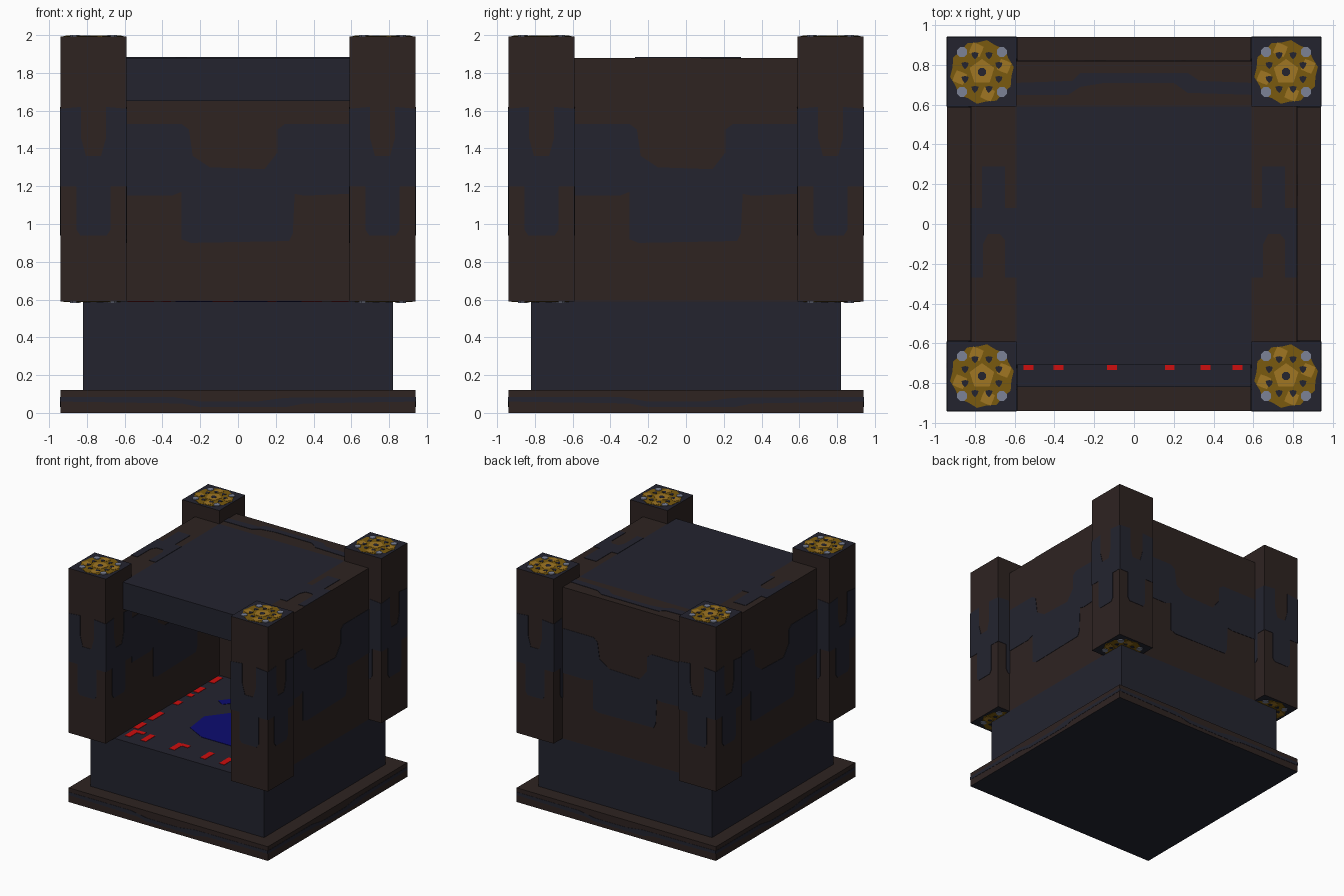
import bpy, bmesh
from math import pi, cos, sin
from mathutils import Matrix

cube = bpy.data.objects.get("Cube")
if cube:
    bpy.data.objects.remove(cube, do_unlink=True)


def material(name, *rgb):
    linear = [((c / 255 + 0.055) / 1.055) ** 2.4 if c > 10 else c / 3295 for c in rgb]
    m = bpy.data.materials.new(name)
    m.use_nodes = True
    m.diffuse_color = (*linear, 1)
    m.node_tree.nodes["Principled BSDF"].inputs["Base Color"].default_value = (*linear, 1)
    return m


BROWN = material("dark brown", 46, 35, 33)
NAVY = material("dark navy", 35, 36, 47)
GOLD = material("dark gold", 122, 90, 14)
BRIGHT = material("bright gold", 160, 118, 34)
STEEL = material("steel grey", 124, 130, 150)
RED = material("rune red", 205, 14, 14)
BLUE = material("deep blue", 12, 12, 112)


def finish(bm, name, mats):
    mesh = bpy.data.meshes.new(name)
    bmesh.ops.recalc_face_normals(bm, faces=bm.faces)
    bm.to_mesh(mesh)
    bm.free()
    for m in mats:
        mesh.materials.append(m)
    ob = bpy.data.objects.new(name, mesh)
    bpy.context.collection.objects.link(ob)
    return ob


def box(name, x, y, z, mat, end_mat=None):
    """Box from (min, max) ranges; end_mat colours the top and bottom."""
    bm = bmesh.new()
    size = Matrix.Diagonal((x[1] - x[0], y[1] - y[0], z[1] - z[0], 1))
    mid = Matrix.Translation((sum(x) / 2, sum(y) / 2, sum(z) / 2))
    bmesh.ops.create_cube(bm, size=1, matrix=mid @ size)
    if end_mat:
        for f in bm.faces:
            f.material_index = int(abs(f.normal.z) > 0.5)
    return finish(bm, name, [mat, end_mat] if end_mat else [mat])


def plates(name, outlines, frames, mat, thick=0.003):
    """Thin plates: every outline laid on every frame (frame z points outward)."""
    bm = bmesh.new()
    for frame in frames:
        for pts in outlines:
            low = [bm.verts.new(frame @ Matrix.Translation((u, v, 0)).translation) for u, v in pts]
            high = [bm.verts.new(frame @ Matrix.Translation((u, v, thick)).translation) for u, v in pts]
            bm.faces.new(low)
            bm.faces.new(high)
            for i in range(len(pts)):
                j = (i + 1) % len(pts)
                bm.faces.new((low[i], low[j], high[j], high[i]))
    return finish(bm, name, [mat])


def side(turn, dist, centre=(0, 0)):
    """Frame on a vertical face: u across, v up; turn 0 faces the front."""
    return (Matrix.Translation((*centre, 0)) @ Matrix.Rotation(turn * pi / 2, 4, "Z")
            @ Matrix.Translation((0, -dist, 0)) @ Matrix.Rotation(pi / 2, 4, "X"))


def level(z, x=0, y=0):
    return Matrix.Translation((x, y, z))


def disc(r, n, cx=0, cy=0, wobble=0):
    return [(cx + (r - wobble * (i % 2)) * cos(2 * pi * (i + 0.5) / n),
             cy + (r - wobble * (i % 2)) * sin(2 * pi * (i + 0.5) / n)) for i in range(n)]


def rect(x, y, w, h):
    return [(x - w / 2, y - h / 2), (x + w / 2, y - h / 2), (x + w / 2, y + h / 2), (x - w / 2, y + h / 2)]


IN, OUT, FULL = 0.59, 0.82, 0.94
FLOOR, ROOF = 0.59, 1.88

# Base slab, plinth, walls and roof
box("base_slab", (-FULL, FULL), (-FULL, FULL), (0, 0.12), BROWN)
plates("base_underside", [rect(0, 0, 2 * FULL, 2 * FULL)], [level(-0.001)], NAVY, 0.002)
box("plinth", (-OUT, OUT), (-OUT, OUT), (0.12, FLOOR), NAVY)
box("left_wall", (IN, OUT), (-IN, IN), (FLOOR, ROOF), BROWN)
box("right_wall", (-OUT, -IN), (-IN, IN), (FLOOR, ROOF), BROWN)
box("back_wall", (-IN, IN), (IN, OUT), (FLOOR, ROOF), BROWN)
box("roof", (-IN, IN), (-0.71, IN), (1.65, ROOF), NAVY)

# Corner posts
MID, HALF, TOP = 0.765, 0.175, 1.993
corners = [(sx * MID, sy * MID) for sx in (-1, 1) for sy in (-1, 1)]
for cx, cy in corners:
    name = ("back" if cy > 0 else "front") + ("_left" if cx > 0 else "_right") + "_post"
    box(name, (cx - HALF, cx + HALF), (cy - HALF, cy + HALF), (FLOOR, TOP), BROWN, NAVY)

# Navy patches on walls, inside and outside
wall_patch = [(-.59, 1.15), (-.35, 1.15), (-.3, 1.17), (-.3, .92), (-.25, .9), (.27, .91),
              (.29, .95), (.3, 1.16), (.35, 1.15), (.59, 1.16), (.59, 1.53), (.25, 1.53),
              (.21, 1.5), (.21, 1.38), (.14, 1.29), (-.15, 1.3), (-.24, 1.36), (-.26, 1.5),
              (-.3, 1.53), (-.59, 1.53)]
plates("wall_patches", [wall_patch],
       [side(k, OUT) for k in (1, 2, 3)] + [side(k, -IN) for k in (0, 1, 3)], NAVY)

# Navy patches on posts
half_patch = [(0.07, 0.94), (0.09, 0.97), (0.09, 1.2), (HALF, 1.2), (HALF, 1.61),
              (0.065, 1.62), (0.065, 1.45), (0.04, 1.36)]
post_patch = half_patch + [(-u, v) for u, v in reversed(half_patch)]
plates("post_patches", [post_patch], [side(k, HALF, c) for c in corners for k in range(4)], NAVY)

# Navy wave around the base edge
wave = [(-FULL, .06), (-.3, .05), (-.2, .03), (.25, .03), (.35, .05), (FULL, .06),
        (FULL, .085), (.25, .08), (.1, .06), (-.2, .06), (-.35, .085), (-FULL, .085)]
plates("base_waves", [wave], [side(k, FULL) for k in range(4)], NAVY, 0.002)

# Navy patches along the wall tops
side_top = [(-.055, -.27), (-.055, -.1), (-.03, -.05), (.03, -.05), (.055, -.08), (.055, -.27),
            (.115, -.27), (.115, .08), (.055, .08), (.055, .29), (-.06, .29), (-.06, .08),
            (-.115, .08), (-.115, -.27)]
plates("side_wall_top_patches", [side_top], [level(ROOF, x, 0) for x in (-.705, .705)], NAVY)
back_top = [(-.59, .65), (-.33, .65), (-.27, .69), (-.15, .71), (.2, .71), (.27, .66), (.59, .65),
            (.59, .71), (.33, .72), (.27, .76), (-.27, .76), (-.31, .72), (-.59, .71)]
plates("back_wall_top_patch", [back_top], [level(ROOF)], NAVY)

# Gold rosettes with studs on both ends of each post
flip = Matrix.Rotation(pi, 4, "X")
ends = [level(TOP, *c) for c in corners] + [level(FLOOR, *c) @ flip for c in corners]
plates("rosette_discs", [disc(0.162, 20, wobble=0.012)], ends, GOLD, 0.002)
petals = [disc(0.065, 10, wobble=0.012)]
petals += [disc(0.04, 8, 0.115 * cos(a), 0.115 * sin(a), 0.01)
           for a in (k * pi / 2 + 0.25 for k in range(4))]
plates("rosette_petals", petals, ends, BRIGHT, 0.004)
slots = [disc(0.022, 8)]
for k in range(8):
    a = (k + 0.5) * pi / 4
    slots.append(disc(0.021, 6, 0.092 * cos(a), 0.092 * sin(a), 0.006))
plates("rosette_slots", slots, ends, NAVY, 0.005)
studs = [disc(0.027, 8, sx * 0.1, sy * 0.1) for sx in (-1, 1) for sy in (-1, 1)]
plates("rosette_studs", studs, ends, STEEL, 0.007)

# Red runes around the floor
runes = []
for i, x in enumerate((-.53, -.38, -.11, .18, .36, .52)):
    runes.append(rect(x, -.67, 0.05, 0.13))
    if i % 2 == 0:
        runes.append(rect(x + 0.05, -.62, 0.07, 0.04))
for s in (-1, 1):
    for y, length in ((-.52, .12), (-.305, .16), (-.01, .07), (.16, .05), (.28, .1), (.5, .12)):
        runes.append(rect(s * 0.56, y, 0.05, length))
plates("floor_runes", runes, [level(FLOOR)], RED)

# Blue pool on the floor
pool = [(-.22, -.33), (-.05, -.42), (.22, -.42), (.4, -.3), (.42, .1), (.3, .3), (.05, .28),
        (-.08, .12), (-.25, -.1)]
drop = [(-.33, .2), (-.26, .16), (-.15, .3), (-.2, .36)]
plates("floor_pool", [pool, drop], [level(FLOOR)], BLUE)
